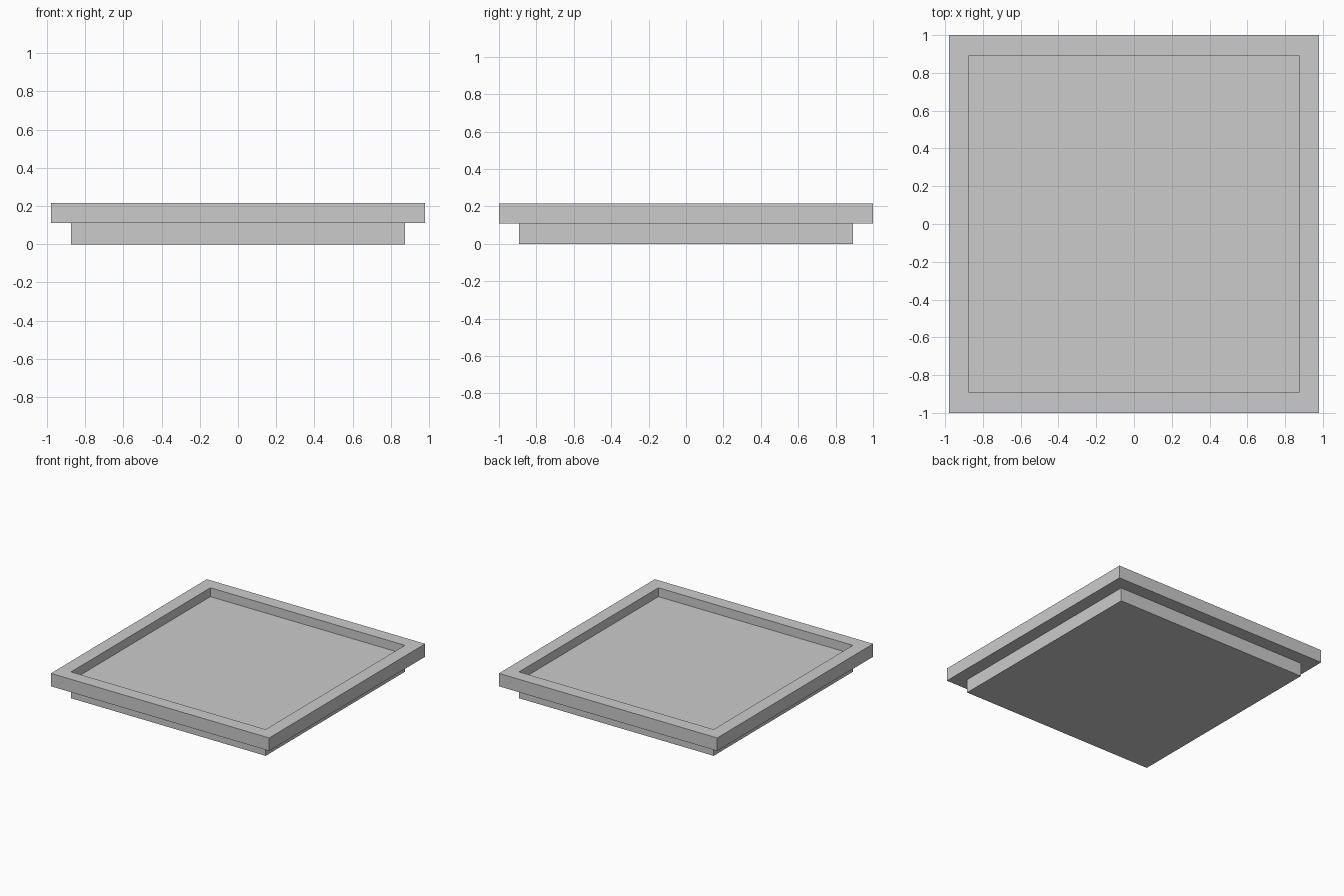
import bpy, bmesh

if "Cube" in bpy.data.objects:
    bpy.data.objects.remove(bpy.data.objects["Cube"])

# Square tray: stepped base, overhanging rim, recessed floor
# Each ring is (half width x, half depth y, height z), from underside to floor
RINGS = [
    (0.873, 0.892, 0.0),     # base bottom
    (0.873, 0.892, 0.11),    # base top
    (0.98, 1.0, 0.11),       # rim underside
    (0.98, 1.0, 0.215),      # rim top, outer
    (0.873, 0.893, 0.215),   # rim top, inner
    (0.873, 0.893, 0.143),   # recessed floor
]
CORNERS = [(-1, -1), (1, -1), (1, 1), (-1, 1)]

bm = bmesh.new()
loops = [[bm.verts.new((sx * x, sy * y, z)) for sx, sy in CORNERS]
         for x, y, z in RINGS]

# Side bands between neighbouring rings
for low, high in zip(loops, loops[1:]):
    for i in range(4):
        j = (i + 1) % 4
        bm.faces.new((low[i], low[j], high[j], high[i]))

# Underside and floor
bm.faces.new(loops[0][::-1])
bm.faces.new(loops[-1])
bmesh.ops.recalc_face_normals(bm, faces=bm.faces[:])

mesh = bpy.data.meshes.new("rimmed_tray")
bm.to_mesh(mesh)
bm.free()
tray = bpy.data.objects.new("rimmed_tray", mesh)
bpy.context.collection.objects.link(tray)
